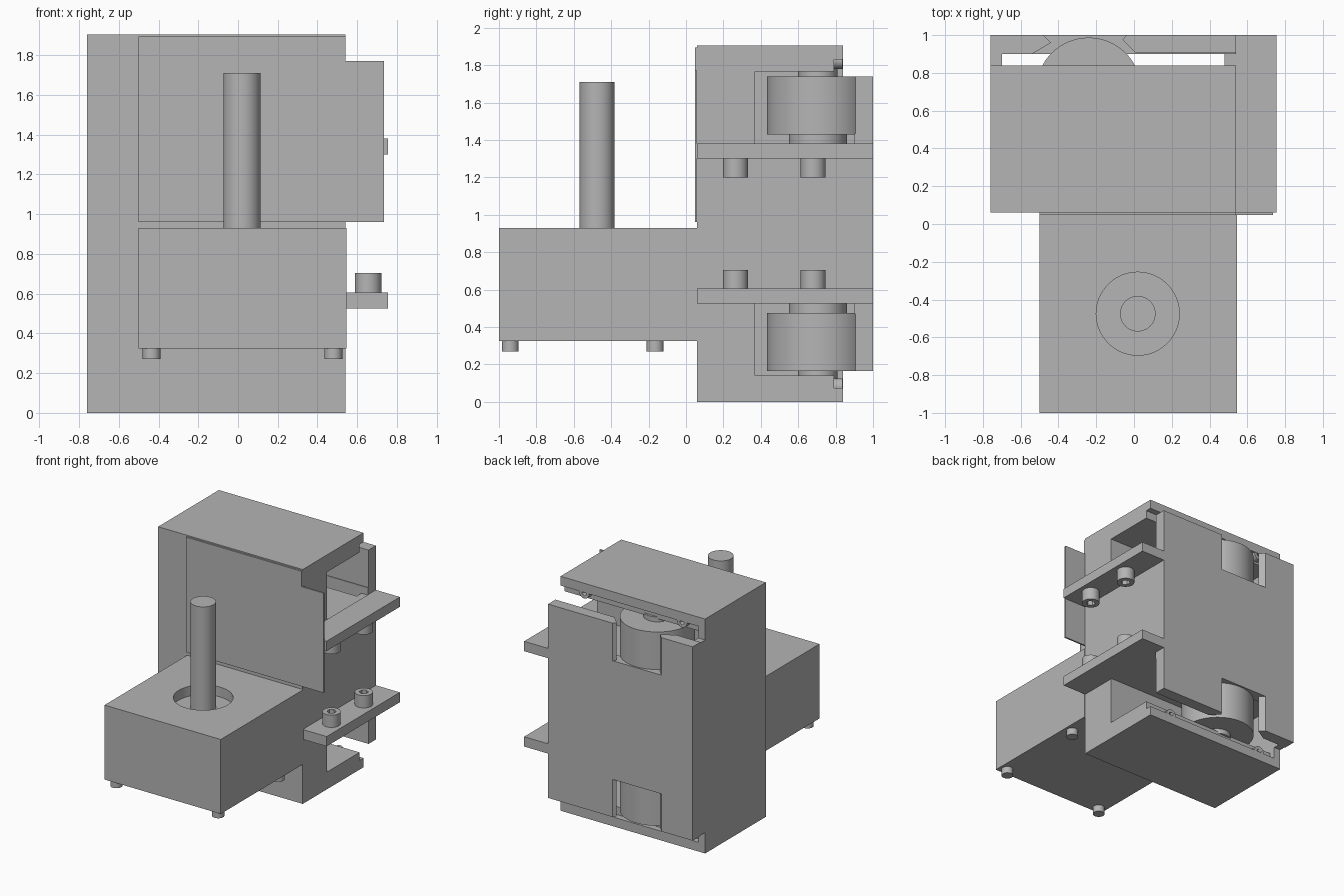
import bpy, bmesh, math
from mathutils import Matrix, Vector

if "Cube" in bpy.data.objects:
    bpy.data.objects.remove(bpy.data.objects["Cube"])

H = 1.905  # overall height; the casing is symmetric about H / 2

grey = bpy.data.materials.new("plain_grey")
grey.use_nodes = True
grey.diffuse_color = (0.46, 0.46, 0.46, 1)
grey.node_tree.nodes["Principled BSDF"].inputs["Base Color"].default_value = grey.diffuse_color


def finish(name, bm):
    bmesh.ops.recalc_face_normals(bm, faces=bm.faces)
    mesh = bpy.data.meshes.new(name)
    bm.to_mesh(mesh)
    bm.free()
    mesh.materials.append(grey)
    ob = bpy.data.objects.new(name, mesh)
    bpy.context.collection.objects.link(ob)
    return ob


def activate(ob):
    bpy.ops.object.select_all(action='DESELECT')
    ob.select_set(True)
    bpy.context.view_layer.objects.active = ob


def span(z0, z1, low):
    """Height range, mirrored to the lower half when low is set."""
    return (H - z1, H - z0) if low else (z0, z1)


def box(name, x, y, z):
    bm = bmesh.new()
    bmesh.ops.create_cube(bm, size=1)
    for v in bm.verts:
        v.co = Vector([sum(r) / 2 + c * (r[1] - r[0]) for r, c in zip((x, y, z), v.co)])
    return finish(name, bm)


def prism(name, points, z):
    bm = bmesh.new()
    face = bm.faces.new([bm.verts.new((px, py, z[0])) for px, py in points])
    top = bmesh.ops.extrude_face_region(bm, geom=[face])["geom"]
    bmesh.ops.translate(bm, vec=(0, 0, z[1] - z[0]),
                        verts=[v for v in top if isinstance(v, bmesh.types.BMVert)])
    return finish(name, bm)


def cylinder(name, x, y, z, r, sides=48, along_y=False):
    """Vertical cylinder over height range z, or along y over range y."""
    bm = bmesh.new()
    run = y if along_y else z
    bmesh.ops.create_cone(bm, cap_ends=True, segments=sides, radius1=r, radius2=r,
                          depth=run[1] - run[0])
    mid = sum(run) / 2
    if along_y:
        bm.transform(Matrix.Translation((x, mid, z)) @ Matrix.Rotation(math.pi / 2, 4, 'X'))
    else:
        bm.transform(Matrix.Translation((x, y, mid)))
    ob = finish(name, bm)
    if sides > 6:
        activate(ob)
        bpy.ops.object.shade_smooth_by_angle(angle=math.radians(35))
    return ob


def cut(ob, cutter):
    activate(ob)
    mod = ob.modifiers.new("cut", 'BOOLEAN')
    mod.operation, mod.solver, mod.object = 'DIFFERENCE', 'EXACT', cutter
    bpy.ops.object.modifier_apply(modifier=mod.name)
    bpy.data.objects.remove(cutter)


# Casing: front block, core, side wall, rear wall with a slot in front of it
box("front_block", (-0.70, 0.54), (0.06, 0.37), (0, H))
box("casing_core", (-0.70, 0.54), (0.37, 0.84), (0.53, H - 0.53))
box("rear_lip", (0.48, 0.54), (0.84, 0.90), (0.53, H - 0.53))
box("rear_wall", (-0.76, 0.54), (0.90, 1.0), (0.47, H - 0.47))
box("side_wall", (-0.76, -0.70), (0.06, 0.84), (0, H))
box("side_wall_rear", (-0.76, -0.70), (0.84, 0.90), (0.17, H - 0.17))

# Thin stepped cover on the front
cover = box("front_cover", (-0.5, 0.735), (0.047, 0.06), (0.96, 1.895))
cut(cover, box("cover_notch", (0.54, 0.9), (0, 0.1), (1.77, 2)))

# Matching upper and lower ends
for low in (False, True):
    end = "lower_" if low else "upper_"
    box(end + "cap", (-0.70, 0.54), (0.37, 0.84), span(1.83, H, low))
    box(end + "cap_filler", (-0.70, 0.54), (0.37, 0.79), span(1.765, 1.83, low))
    for bx in (0.33, -0.55):
        bz = H - 1.825 if low else 1.825
        boss = cylinder(end + "cap_boss", bx, (0.75, 0.838), bz, 0.045, 24, True)
        cut(boss, cylinder("boss_hole", bx, (0.78, 0.9), bz, 0.02, 16, True))

    # Rear plates with pointed ends beside the roller
    prism(end + "rear_plate",
          [(0.54, 0.905), (0.54, 1.0), (-0.04, 1.0), (-0.06, 0.975), (0.01, 0.905)],
          span(1.435, 1.74, low))
    prism(end + "rear_post",
          [(-0.76, 0.90), (-0.54, 0.90), (-0.44, 0.96), (-0.48, 1.0), (-0.76, 1.0)],
          span(1.435, 1.74, low))

    # Roller with hub and spindle
    cylinder(end + "roller", -0.24, 0.71, span(1.43, 1.74, low), 0.277, 64)
    cylinder(end + "roller_hub", -0.24, 0.705, span(1.37, 1.43, low), 0.155)
    cylinder(end + "roller_spindle", -0.24, 0.705, span(1.74, 1.78, low), 0.105)

    # Mounting flange and socket bolts
    box(end + "flange", (0.54, 0.755), (0.06, 1.0), span(1.30, 1.38, low))
    for by in (0.265, 0.68):
        bolt = cylinder(end + "bolt", 0.655, by, span(1.20, 1.30, low), 0.067, 32)
        cut(bolt, cylinder("socket", 0.655, by, span(1.15, 1.25, low), 0.035, 6))

# Gearbox with recessed output shaft and feet
gearbox = box("gearbox", (-0.5, 0.545), (-1.0, 0.06), (0.325, 0.93))
cut(gearbox, cylinder("recess", 0.02, -0.475, (0.85, 1.0), 0.22, 64))
cylinder("output_shaft", 0.02, -0.475, (0.85, 1.71), 0.094)
for fx in (-0.435, 0.48):
    for fy in (-0.94, -0.165):
        cylinder("foot", fx, fy, (0.27, 0.325), 0.045, 32)
